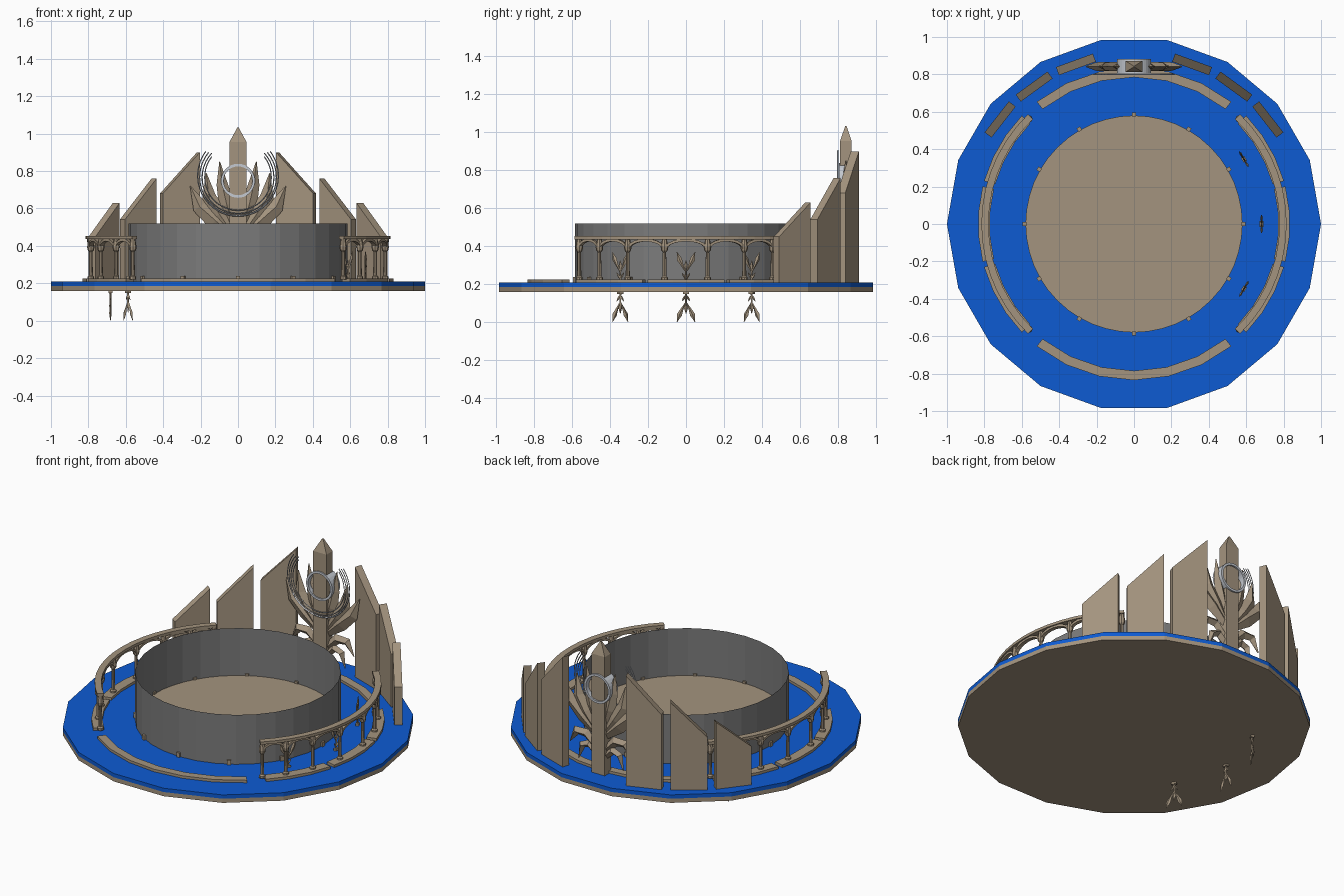
import bpy, bmesh, math
from mathutils import Vector, Matrix

if "Cube" in bpy.data.objects:
    bpy.data.objects.remove(bpy.data.objects["Cube"])

def material(name, col):
    m = bpy.data.materials.new(name)
    m.diffuse_color = (*col, 1)
    m.use_nodes = True
    m.node_tree.nodes["Principled BSDF"].inputs["Base Color"].default_value = m.diffuse_color
    return m

STONE = material("sandstone", (0.37, 0.295, 0.21))
BLUE = material("blue", (0.004, 0.105, 0.65))
GREY = material("grey", (0.2, 0.2, 0.2))
SILVER = material("silver", (0.56, 0.59, 0.64))
rad = math.radians

def finish(bm, name, mat, matrix=None):
    if matrix:
        bm.transform(matrix)
    bmesh.ops.recalc_face_normals(bm, faces=bm.faces)
    me = bpy.data.meshes.new(name)
    bm.to_mesh(me)
    bm.free()
    me.materials.append(mat)
    ob = bpy.data.objects.new(name, me)
    bpy.context.collection.objects.link(ob)
    return ob

def loft(bm, rings, caps=True, closed=False):
    """Skin a list of equally sized point rings."""
    vs = [[bm.verts.new(p) for p in r] for r in rings]
    n = len(vs[0])
    pairs = list(zip(vs, vs[1:])) + ([(vs[-1], vs[0])] if closed else [])
    for a, b in pairs:
        for i in range(n):
            bm.faces.new((a[i], a[(i + 1) % n], b[(i + 1) % n], b[i]))
    if caps and not closed:
        bm.faces.new(vs[0])
        bm.faces.new(vs[-1][::-1])

def polar(r, a, z):
    return Vector((r * math.cos(a), r * math.sin(a), z))

def cylinder(name, r, z0, z1, n, mat, caps=True):
    bm = bmesh.new()
    loft(bm, [[polar(r, 2 * math.pi * i / n, z) for i in range(n)] for z in (z0, z1)], caps)
    return finish(bm, name, mat)

def arc_block(bm, r0, r1, z0, z1, a0, a1, n):
    rings = []
    for i in range(n + 1):
        a = rad(a0 + (a1 - a0) * i / n)
        rings.append([polar(r0, a, z0), polar(r1, a, z0), polar(r1, a, z1), polar(r0, a, z1)])
    loft(bm, rings)

def blade(bm, pts, widths, depth, M=Matrix()):
    """Leaf with a diamond section, drawn in the XZ plane along pts."""
    P = [Vector((x, 0, z)) for x, z in pts]
    rings = []
    for i, p in enumerate(P):
        t = (P[min(i + 1, len(P) - 1)] - P[max(i - 1, 0)]).normalized()
        side = Vector((t.z, 0, -t.x)) * widths[i] / 2
        d = Vector((0, depth / 2 * min(1, widths[i] / max(widths) + 0.1), 0))
        rings.append([M @ (p + side), M @ (p + d), M @ (p - side), M @ (p - d)])
    loft(bm, rings)

def box(bm, size, M):
    bmesh.ops.create_cube(bm, size=1, matrix=M @ Matrix.Diagonal((*size, 1)))

# round platform with blue top layer
cylinder("platform_base", 1.0, 0.16, 0.186, 18, STONE)
cylinder("platform_top", 1.0, 0.186, 0.21, 18, BLUE)

# central basin: floor, thin wall, small feet
cylinder("basin_floor", 0.58, 0.205, 0.225, 48, STONE)
cylinder("basin_wall", 0.585, 0.21, 0.52, 32, GREY, caps=False)
bm = bmesh.new()
for i in range(12):
    box(bm, (0.022, 0.022, 0.03),
        Matrix.Rotation(rad(30 * i), 4, 'Z') @ Matrix.Translation((0.585, 0, 0.223)))
finish(bm, "basin_feet", STONE)

# low curbs front and back
for name, mid in (("front_curb", -90), ("back_curb", 90)):
    bm = bmesh.new()
    arc_block(bm, 0.785, 0.835, 0.205, 0.226, mid - 38.5, mid + 38.5, 6)
    finish(bm, name, STONE)

# arcaded balustrades, left and right
COLS = [-45, -35, -22.7, -8.2, 8.2, 22.7, 35, 45]
R = 0.795
for name, base in (("right", 0), ("left", 180)):
    bm = bmesh.new()
    for c in (-30, 0, 30):
        arc_block(bm, 0.772, 0.834, 0.205, 0.226, base + c - 14, base + c + 14, 3)
    finish(bm, name + "_balustrade_base", STONE)
    bm = bmesh.new()
    arc_block(bm, 0.778, 0.816, 0.436, 0.453, base - 46, base + 46, 14)
    # round arches between the columns
    for a0, a1 in zip(COLS, COLS[1:]):
        mid, half = (a0 + a1) / 2, (a1 - a0) / 2
        rings = []
        for i in range(11):
            t = math.pi * i / 10
            ring = []
            for k, zk in ((1.0, 0.055), (0.88, 0.040)):
                ang = rad(base + mid - half * k * math.cos(t))
                z = 0.385 + zk * math.sin(t)
                ring.append((polar(R - 0.012, ang, z), polar(R + 0.012, ang, z)))
            rings.append([ring[0][0], ring[0][1], ring[1][1], ring[1][0]])
        loft(bm, rings)
    finish(bm, name + "_balustrade_arches", STONE)
    bm = bmesh.new()
    for a in COLS:
        # column profile: foot, shaft, capital
        prof = [(0.018, 0.22), (0.018, 0.235), (0.011, 0.242), (0.009, 0.368),
                (0.017, 0.378), (0.02, 0.395), (0.012, 0.44)]
        ctr = polar(R, rad(base + a), 0)
        loft(bm, [[ctr + polar(r, math.pi * i / 4, z) for i in range(8)] for r, z in prof])
    finish(bm, name + "_balustrade_columns", STONE)

# slanted panels stepping down from the centre at the back
for i, (ang, hi, lo) in enumerate(((70, 0.90, 0.68), (54, 0.76, 0.54), (38, 0.63, 0.45))):
    for s, label in ((1, "right"), (-1, "left")):
        a = rad(ang)
        c, t = polar(0.908, a, 0), Vector((-math.sin(a), math.cos(a), 0))
        n = polar(0.023, a, 0)
        inner, outer = c + t * 0.105, c - t * 0.105
        up = Vector((0, 0, 1))
        quad = [outer + up * 0.205, inner + up * 0.205, inner + up * hi, outer + up * lo]
        bm = bmesh.new()
        loft(bm, [[p - n for p in quad], [p + n for p in quad]])
        finish(bm, f"{label}_panel_{i + 1}", STONE, Matrix.Diagonal((s, 1, 1, 1)))

# central spire with pointed tip
Y = 0.842
bm = bmesh.new()
loft(bm, [[Vector((sx * w, Y + sy * d, z)) for sx, sy in ((-1, -1), (1, -1), (1, 1), (-1, 1))]
          for w, d, z in ((0.046, 0.03, 0.205), (0.046, 0.03, 0.955), (0.004, 0.004, 1.032))])
finish(bm, "spire", STONE)

# carved leaves on both sides of the spire
LEAVES = [
    ([(0.03, 0.52), (0.06, 0.62), (0.085, 0.73), (0.098, 0.85)], [0.05, 0.085, 0.06, 0.004]),
    ([(0.03, 0.47), (0.10, 0.57), (0.155, 0.66), (0.17, 0.79)], [0.05, 0.10, 0.075, 0.004]),
    ([(0.03, 0.45), (0.12, 0.535), (0.205, 0.61), (0.255, 0.72)], [0.05, 0.10, 0.08, 0.004]),
    ([(0.03, 0.36), (0.10, 0.43), (0.17, 0.43), (0.215, 0.35)], [0.04, 0.06, 0.055, 0.004]),
    ([(0.03, 0.32), (0.08, 0.37), (0.13, 0.35), (0.155, 0.26)], [0.04, 0.055, 0.045, 0.004]),
]
bm = bmesh.new()
for s in (1, -1):
    for pts, w in LEAVES:
        blade(bm, [(s * x, z) for x, z in pts], w, 0.05, Matrix.Translation((0, Y, 0)))
finish(bm, "spire_leaves", STONE)

# silver ring passing round the spire
bm = bmesh.new()
rings = []
for i in range(32):
    a = 2 * math.pi * i / 32
    rings.append([Vector((r * math.cos(a), y, 0.748 + r * math.sin(a)))
                  for r, y in ((0.091, 0.805), (0.091, 0.882), (0.077, 0.882), (0.077, 0.805))])
loft(bm, rings, closed=True)
finish(bm, "spire_ring", SILVER)

# thin silver crescent wires, front of the spire
bm = bmesh.new()
for r, cz, span in ((0.178, 0.768, 128), (0.192, 0.765, 133), (0.205, 0.768, 130), (0.216, 0.775, 127)):
    pts = []
    for i in range(33):
        a = rad(-90 - span + 2 * span * i / 32)
        pts.append((r * math.cos(a), cz + r * math.sin(a)))
    blade(bm, pts, [0.006] * 33, 0.007, Matrix.Translation((0, 0.8, 0)))
finish(bm, "crescent_wires", SILVER)

# leaf sprouts: standing at the right, hanging below at the left
def sprout(bm, M):
    box(bm, (0.03, 0.02, 0.014), M @ Matrix.Translation((0, 0, 0.005)))
    blade(bm, [(0, 0), (0, 0.04), (0, 0.085)], [0.014, 0.009, 0.012], 0.014, M)
    blade(bm, [(0, 0.06), (0, 0.085), (0, 0.115)], [0.008, 0.022, 0.003], 0.012, M)
    for s in (1, -1):
        blade(bm, [(0, 0.055), (s * 0.02, 0.09), (s * 0.034, 0.12), (s * 0.048, 0.16)],
              [0.007, 0.014, 0.027, 0.002], 0.014, M)
        blade(bm, [(0, 0.015), (s * 0.012, 0.035), (s * 0.022, 0.05)],
              [0.005, 0.012, 0.002], 0.01, M)

up, down = bmesh.new(), bmesh.new()
flip = Matrix.Translation((0, 0, 0.16)) @ Matrix.Rotation(math.pi, 4, 'Y')
for a in (-30.5, 0, 30.5):
    M = Matrix.Rotation(rad(a), 4, 'Z') @ Matrix.Translation((0.682, 0, 0)) @ Matrix.Rotation(rad(90), 4, 'Z')
    sprout(up, Matrix.Translation((0, 0, 0.21)) @ M)
    sprout(down, flip @ M)
finish(up, "standing_sprouts", STONE)
finish(down, "hanging_sprouts", STONE)
